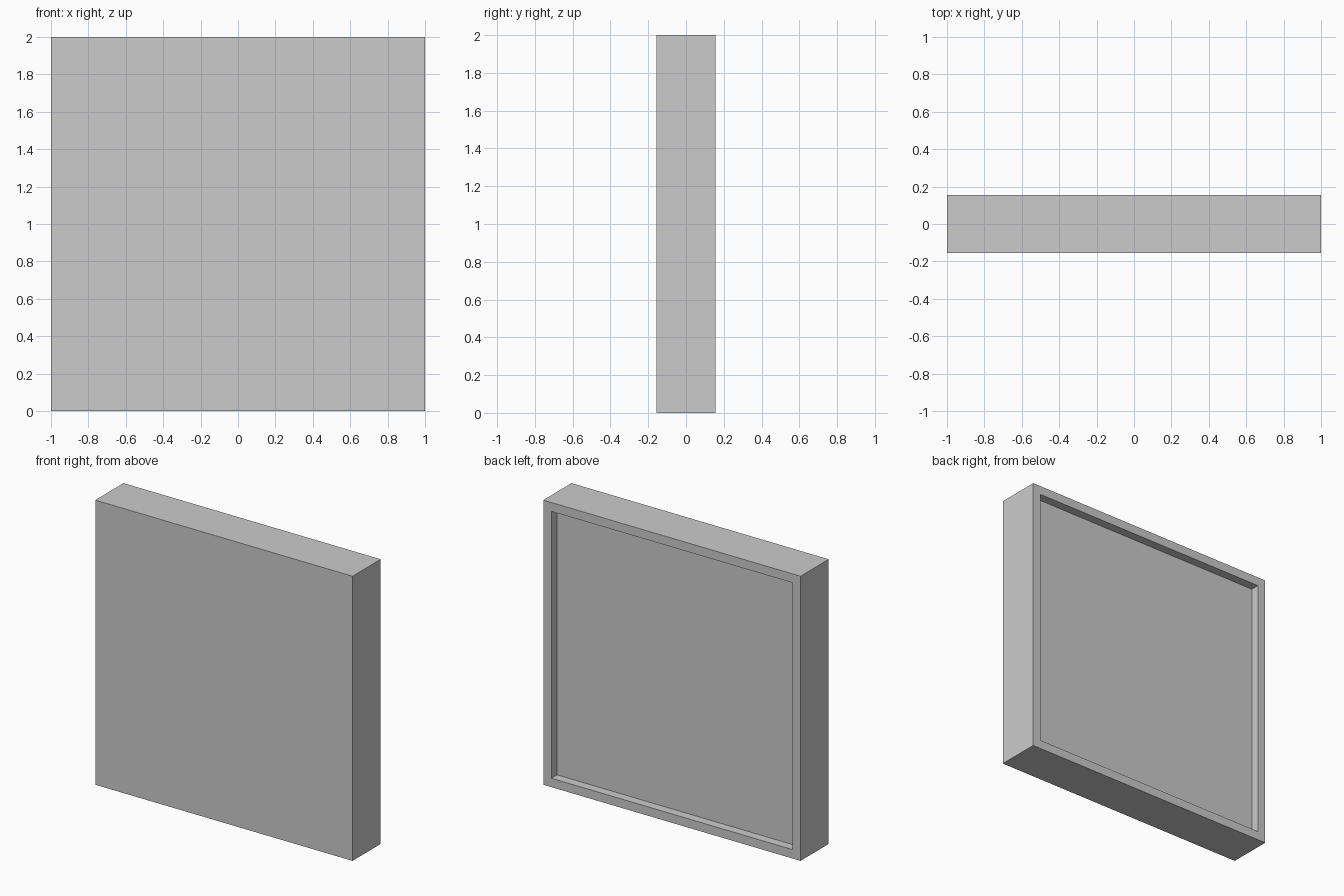
import bpy
import bmesh
from mathutils import Matrix, Vector

if "Cube" in bpy.data.objects:
    bpy.data.objects.remove(bpy.data.objects["Cube"])

SIZE, DEPTH = 2.0, 0.3125
RIM, RECESS = 0.0625, 0.0625

# Square slab standing on the ground
bm = bmesh.new()
bmesh.ops.create_cube(
    bm, size=1.0,
    matrix=Matrix.Translation((0, 0, SIZE / 2)) @ Matrix.Diagonal((SIZE, DEPTH, SIZE, 1)))

# Shallow recess in the back, leaving a narrow raised rim
bm.normal_update()
back = max(bm.faces, key=lambda f: f.normal.y)
bmesh.ops.inset_region(bm, faces=[back], thickness=RIM, use_even_offset=True)
floor = bmesh.ops.extrude_discrete_faces(bm, faces=[back])["faces"][0]
bmesh.ops.translate(bm, verts=floor.verts, vec=Vector((0, -RECESS, 0)))
bmesh.ops.recalc_face_normals(bm, faces=bm.faces)

mesh = bpy.data.meshes.new("recessed_panel")
bm.to_mesh(mesh)
bm.free()
panel = bpy.data.objects.new("recessed_panel", mesh)
bpy.context.collection.objects.link(panel)
